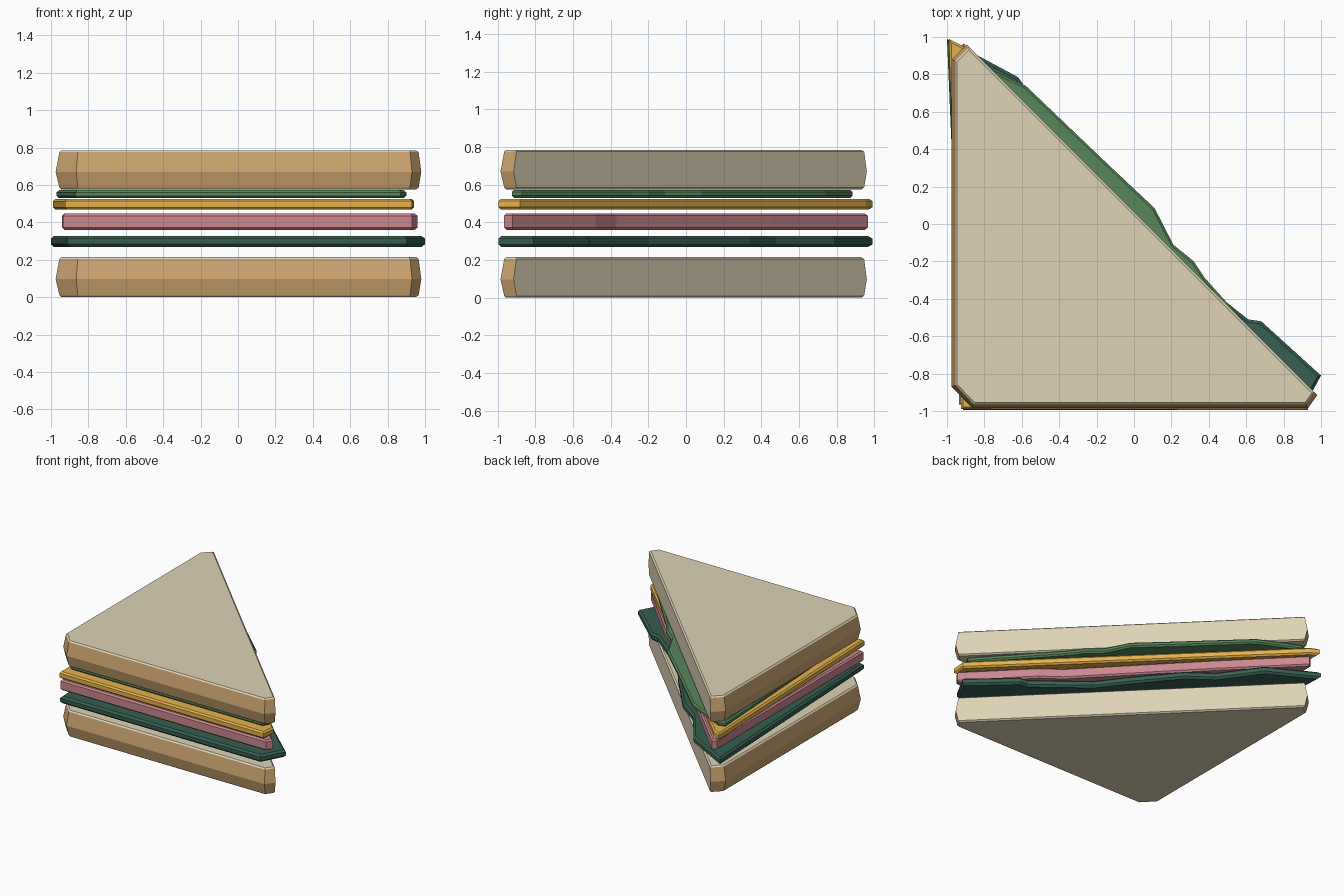
import bpy, bmesh
from mathutils import Vector
from mathutils.geometry import intersect_line_line

cube = bpy.data.objects.get("Cube")
if cube:
    bpy.data.objects.remove(cube, do_unlink=True)


def material(name, rgb):
    """Flat material from an 8-bit display colour."""
    lin = [((c / 255 + 0.055) / 1.055) ** 2.4 for c in rgb] + [1.0]
    mat = bpy.data.materials.new(name)
    mat.use_nodes = True
    mat.diffuse_color = lin
    bsdf = mat.node_tree.nodes["Principled BSDF"]
    bsdf.inputs["Base Color"].default_value = lin
    bsdf.inputs["Roughness"].default_value = 0.9
    return mat


CRUMB = material("bread crumb", (222, 210, 180))
CRUST = material("bread crust", (205, 165, 112))
CHEESE = material("cheese yellow", (228, 178, 76))
HAM = material("ham pink", (203, 136, 144))
DARK = material("dark lettuce green", (55, 95, 80))
LIGHT = material("light lettuce green", (88, 134, 90))


def inset(outline, amounts):
    """Move every edge of a counter-clockwise outline inwards."""
    pts = [Vector((x, y, 0)) for x, y in outline]
    lines = []
    for i, a in enumerate(pts):
        b = pts[(i + 1) % len(pts)]
        d = (b - a).normalized()
        shift = Vector((-d.y, d.x, 0)) * amounts[i]
        lines.append((a + shift, b + shift))
    return [intersect_line_line(*lines[i - 1], *lines[i])[0] for i in range(len(pts))]


def slab(name, outline, rings, mats, cut_edge=None):
    """Stack inset copies of the outline; rings hold (z, inset, cut edge inset)."""
    bm = bmesh.new()
    loops = []
    for z, side, cut in rings:
        amounts = [cut if i == cut_edge else side for i in range(len(outline))]
        loops.append([bm.verts.new((p.x, p.y, z)) for p in inset(outline, amounts)])
    bm.faces.new(loops[0][::-1])
    bm.faces.new(loops[-1])
    n = len(outline)
    for level in range(len(loops) - 1):
        low, high = loops[level], loops[level + 1]
        rim = level in (0, len(loops) - 2)
        for i in range(n):
            j = (i + 1) % n
            face = bm.faces.new((low[i], low[j], high[j], high[i]))
            # crust wraps everything but the cut side and the rims
            if len(mats) > 1 and i != cut_edge and not rim:
                face.material_index = 1
    mesh = bpy.data.meshes.new(name)
    bm.to_mesh(mesh)
    bm.free()
    for mat in mats:
        mesh.materials.append(mat)
    obj = bpy.data.objects.new(name, mesh)
    bpy.context.collection.objects.link(obj)
    return obj


def filling(name, outline, bottom, top, bevel, mat):
    rings = [(bottom, bevel, 0), (bottom + bevel, 0, 0),
             (top - bevel, 0, 0), (top, bevel, 0)]
    return slab(name, outline, rings, [mat])


# Bread slices: bulging crust, flat diagonal cut
bread = [(-.975, -.87), (-.865, -.985), (.93, -.985),
         (.98, -.915), (-.895, .96), (-.975, .88)]
for name, z, h in (("bottom_bread", 0, .215), ("top_bread", .575, .21)):
    rings = [(z, .03, .012), (z + .01, .02, 0), (z + h * .45, 0, 0),
             (z + h - .01, .02, 0), (z + h, .03, .012)]
    slab(name, bread, rings, [CRUMB, CRUST], cut_edge=3)

# Dark lettuce leaf with a ragged diagonal
filling("lower_lettuce", [
    (-.915, -.995), (.9, -.995), (1, -.81), (.68, -.52), (.61, -.51), (.22, -.2),
    (.07, 0), (-.21, .34), (-.4, .48), (-.62, .785), (-1, .99)],
    .268, .328, .015, DARK)

# Ham slice
filling("ham_slice", [
    (-.935, -.965), (.93, -.965), (.96, -.92), (.53, -.48), (.38, -.37),
    (-.4, .45), (-.91, .965), (-.94, .94)], .36, .447, .012, HAM)

# Cheese slice, turned slightly
filling("cheese_slice", [
    (-.925, -.99), (.93, -.995), (.94, -.88), (-.92, .955), (-.99, .99)],
    .468, .525, .012, CHEESE)

# Light lettuce leaf with a ragged diagonal
filling("upper_lettuce", [
    (-.87, -.925), (.87, -.925), (.9, -.87), (.38, -.29), (.32, -.2), (.21, -.11),
    (.11, .085), (-.14, .32), (-.58, .74), (-.9, .885), (-.97, .87)],
    .53, .572, .012, LIGHT)
